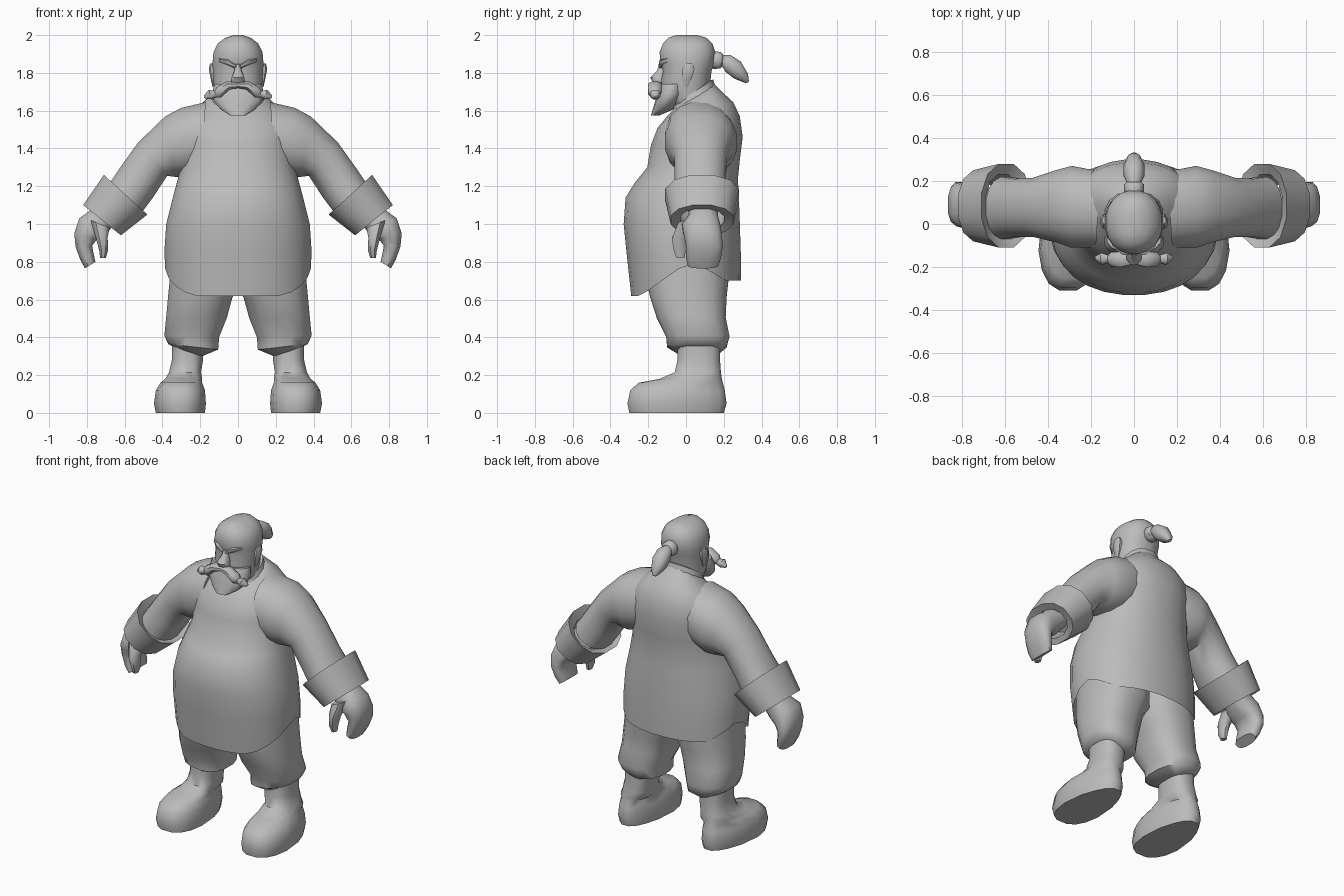
import bpy, bmesh, math

grey = bpy.data.materials.new("plain_grey")
grey.diffuse_color = (0.5, 0.5, 0.5, 1)


def loft(name, rings, sides=12, p=2.2, side=False, mirror=False, caps=True,
         closed=False, fix=None, angle=50):
    """Skin rounded rings. Each ring is (a, b, w0, w1): a and b are opposite
    points in the XZ plane (YZ if side), w0..w1 the extent across that plane."""
    bm = bmesh.new()
    loops = []
    for k, (a, b, w0, w1) in enumerate(rings):
        loop = []
        for i in range(sides):
            t = 2 * math.pi * (i + 0.5) / sides
            c, s = math.cos(t), math.sin(t)
            c = math.copysign(abs(c) ** (2 / p), c)
            s = math.copysign(abs(s) ** (2 / p), s)
            # stretch so the outermost points reach the given extents
            c /= math.cos(math.pi / sides) ** (2 / p)
            s /= math.cos(math.pi / sides) ** (2 / p) if sides % 4 == 0 else 1
            m = (a[0] + b[0]) / 2 + c * (a[0] - b[0]) / 2
            z = (a[1] + b[1]) / 2 + c * (a[1] - b[1]) / 2
            w = (w0 + w1) / 2 + s * (w1 - w0) / 2
            co = (w, m, z) if side else (m, w, z)
            loop.append(bm.verts.new(fix(k, *co) if fix else co))
        loops.append(loop)
    pairs = list(zip(loops, loops[1:]))
    if closed:
        pairs.append((loops[-1], loops[0]))
    for lo, hi in pairs:
        for i in range(sides):
            j = (i + 1) % sides
            bm.faces.new((lo[i], lo[j], hi[j], hi[i]))
    if caps and not closed:
        if caps != "end":
            bm.faces.new(loops[0])
        bm.faces.new(loops[-1])
    bmesh.ops.recalc_face_normals(bm, faces=bm.faces)
    me = bpy.data.meshes.new(name)
    bm.to_mesh(me)
    bm.free()
    me.materials.append(grey)
    ob = bpy.data.objects.new(name, me)
    bpy.context.collection.objects.link(ob)
    if mirror:
        ob.modifiers.new("mirror", "MIRROR")
    for o in bpy.context.selected_objects:
        o.select_set(False)
    bpy.context.view_layer.objects.active = ob
    ob.select_set(True)
    bpy.ops.object.shade_smooth_by_angle(angle=math.radians(angle))
    return ob


def sym(a, b, w):
    return (a, b, -w, w)


# Tunic: hem is low in front, raised at the sides, straight at the back
def hem(k, x, y, z):
    if k:
        return x, y, z
    if y < 0.02:
        return x, y, 0.62 + 0.17 * min(1, max(0, (y + 0.24) / 0.24))
    return x, y, 0.79 - 0.09 * min(1, max(0, (y - 0.06) / 0.15))


loft("tunic", [
    sym((-.29, .62), (.29, .70), .385), sym((-.315, .85), (.29, .85), .39),
    sym((-.33, 1.0), (.285, 1.0), .38), sym((-.32, 1.14), (.28, 1.14), .345),
    sym((-.27, 1.22), (.275, 1.24), .32), sym((-.205, 1.30), (.285, 1.34), .30),
    sym((-.185, 1.42), (.30, 1.46), .295), sym((-.15, 1.51), (.285, 1.57), .29),
    sym((-.10, 1.57), (.25, 1.645), .22), sym((-.06, 1.61), (.19, 1.70), .165),
    sym((-.055, 1.62), (.15, 1.74), .12)], sides=28, side=True, caps="end", fix=hem)

# Collar band
loft("collar", [
    sym((-.07, 1.60), (.155, 1.725), .135), sym((-.06, 1.635), (.145, 1.765), .125),
    sym((-.04, 1.635), (.125, 1.76), .11), sym((-.05, 1.60), (.13, 1.72), .11)],
    sides=16, side=True, closed=True)

# Sleeves and turned-back cuffs
loft("sleeve", [
    ((.17, 1.645), (.20, 1.27), -.11, .25), ((.30, 1.615), (.28, 1.25), -.11, .27),
    ((.385, 1.57), (.335, 1.25), -.085, .25), ((.53, 1.43), (.375, 1.255), -.06, .215),
    ((.63, 1.29), (.45, 1.14), -.06, .21), ((.69, 1.20), (.51, 1.06), -.07, .22)],
    sides=16, mirror=True)
loft("cuff", [
    ((.71, 1.26), (.48, 1.05), -.11, .28), ((.82, 1.10), (.62, .94), -.08, .25),
    ((.78, 1.08), (.64, .97), -.03, .20), ((.69, 1.20), (.53, 1.06), -.06, .23)],
    sides=12, mirror=True, closed=True, angle=40)

# Hands: curled mitten and thumb
loft("hand", [
    ((.75, 1.11), (.63, 1.02), .02, .17), ((.785, 1.07), (.665, .985), .01, .17),
    ((.84, 1.03), (.695, .95), -.02, .18), ((.867, .95), (.745, .92), -.01, .19),
    ((.86, .88), (.772, .885), 0, .195), ((.835, .81), (.765, .845), 0, .185),
    ((.81, .765), (.755, .80), .01, .17)], p=2.6, mirror=True)
loft("thumb", [
    ((.78, 1.02), (.68, .98), -.04, .07), ((.75, .92), (.69, .93), -.075, .01),
    ((.735, .86), (.688, .86), -.065, 0), ((.73, .82), (.70, .82), -.05, -.01)],
    sides=8, mirror=True)

# Baggy trousers gathered below the knee
loft("trouser_leg", [
    ((.35, .86), (-.02, .86), -.22, .23), ((.36, .72), (-.02, .69), -.21, .225),
    ((.37, .62), (.03, .61), -.19, .215), ((.38, .51), (.06, .50), -.155, .21),
    ((.39, .41), (.10, .40), -.105, .23), ((.37, .365), (.105, .335), -.10, .215),
    ((.33, .345), (.19, .30), -.05, .18)], sides=16, p=2.5, mirror=True)


# Boots: the heel is narrower than the toe
def heel(k, x, y, z):
    cx, f = .285, 1 if k > 3 else 1 - .35 * max(0, min(1, (y + .05) / .25))
    return cx + (x - cx) * f, y, z


loft("boot", [
    ((.435, 0), (.175, 0), -.30, .20), ((.445, .05), (.17, .05), -.31, .215),
    ((.435, .12), (.175, .12), -.295, .205), ((.41, .16), (.19, .16), -.25, .195),
    ((.385, .18), (.19, .18), -.14, .19), ((.365, .215), (.195, .215), -.06, .185),
    ((.35, .28), (.185, .28), -.045, .18), ((.35, .36), (.185, .36), -.045, .18)],
    sides=16, p=2.6, mirror=True, fix=heel)

# Bald head with neck
loft("head", [
    ((.11, 1.60), (-.11, 1.60), -.04, .12), ((.125, 1.70), (-.125, 1.70), -.12, .12),
    ((.13, 1.76), (-.13, 1.76), -.135, .13), ((.132, 1.81), (-.132, 1.81), -.12, .135),
    ((.135, 1.85), (-.135, 1.85), -.135, .15), ((.13, 1.91), (-.13, 1.91), -.14, .155),
    ((.108, 1.955), (-.108, 1.955), -.122, .14), ((.068, 1.985), (-.068, 1.985), -.095, .11),
    ((.025, 2.0), (-.025, 2.0), -.05, .06)], sides=20)

# Facial features
loft("nose", [
    sym((-.14, 1.845), (-.10, 1.85), .014), sym((-.155, 1.81), (-.10, 1.81), .02),
    sym((-.19, 1.775), (-.10, 1.775), .034), sym((-.175, 1.75), (-.10, 1.75), .036)],
    sides=8, side=True)
loft("brow", [
    ((.012, 1.845), (.012, 1.822), -.145, -.10), ((.055, 1.872), (.055, 1.842), -.143, -.09),
    ((.10, 1.88), (.10, 1.855), -.105, -.06)], sides=8, mirror=True)
loft("ear", [
    ((.135, 1.725), (.12, 1.725), -.01, .01), ((.145, 1.77), (.12, 1.77), -.02, .03),
    ((.155, 1.82), (.12, 1.82), -.02, .045), ((.148, 1.85), (.12, 1.85), 0, .035)],
    sides=8, mirror=True)

# Short pointed beard around the jaw
loft("beard", [
    ((.125, 1.74), (-.125, 1.74), -.135, .0), ((.138, 1.69), (-.138, 1.69), -.155, -.01),
    ((.125, 1.645), (-.125, 1.645), -.165, -.04), ((.09, 1.605), (-.09, 1.605), -.177, -.07),
    ((.04, 1.575), (-.04, 1.575), -.185, -.14)], sides=14)

# Moustache with tied tips
loft("moustache", [
    ((0, 1.75), (0, 1.72), -.185, -.12), ((.06, 1.755), (.045, 1.71), -.20, -.13),
    ((.112, 1.725), (.09, 1.67), -.20, -.13), ((.124, 1.705), (.112, 1.67), -.18, -.145),
    ((.155, 1.71), (.14, 1.66), -.19, -.135), ((.182, 1.678), (.176, 1.665), -.165, -.15)],
    sides=8, mirror=True)

# Ponytail and its tie
loft("hair_tie", [
    sym((.13, 1.905), (.13, 1.83), .038), sym((.15, 1.915), (.15, 1.82), .046),
    sym((.185, 1.91), (.185, 1.825), .046), sym((.195, 1.90), (.195, 1.84), .034)],
    sides=10, side=True)
loft("ponytail", [
    sym((.185, 1.895), (.185, 1.845), .03), sym((.235, 1.895), (.21, 1.805), .048),
    sym((.29, 1.86), (.255, 1.77), .05), sym((.328, 1.795), (.30, 1.752), .03),
    sym((.333, 1.755), (.32, 1.745), .01)], sides=10, side=True)
